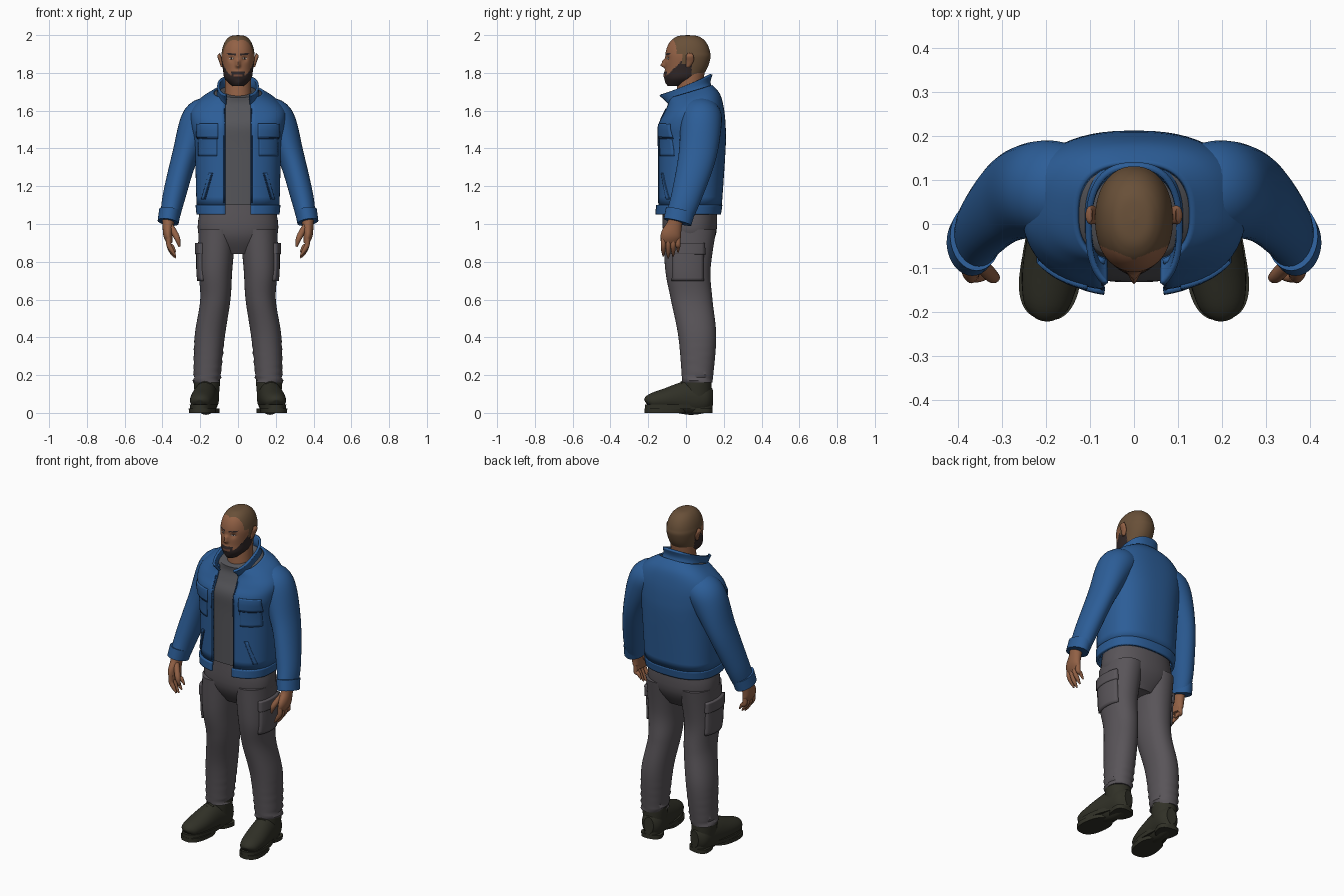
import bpy, bmesh, math
from mathutils import Vector, Matrix
from mathutils.bvhtree import BVHTree

cube = bpy.data.objects.get("Cube")
if cube:
    bpy.data.objects.remove(cube)


def material(name, *rgb):
    m = bpy.data.materials.new(name)
    m.use_nodes = True
    m.diffuse_color = (*rgb, 1)
    m.node_tree.nodes["Principled BSDF"].inputs["Base Color"].default_value = (*rgb, 1)
    return m


BLUE = material("jacket blue", .025, .11, .31)
NAVY = material("seam navy", .01, .04, .12)
GREY = material("trouser grey", .1, .09, .1)
SHIRT = material("shirt grey", .09, .09, .1)
SKIN = material("skin brown", .29, .12, .06)
HAIR = material("cropped hair brown", .14, .08, .04)
BEARD = material("beard dark brown", .03, .02, .02)
BOOT = material("boot olive black", .03, .03, .02)
WHITE = material("eye white", .5, .45, .4)
LIP = material("lip brown", .2, .08, .05)
ALONG_Y, ALONG_Z = Vector((0, 1, 0)), Vector((0, 0, 1))


def finish(name, bm, mats, mirror=False, thick=0, offset=-1, angle=45):
    mesh = bpy.data.meshes.new(name)
    bm.to_mesh(mesh)
    bm.free()
    for mat in mats:
        mesh.materials.append(mat)
    for poly in mesh.polygons:
        poly.use_smooth = True
    mesh.set_sharp_from_angle(angle=math.radians(angle))
    ob = bpy.data.objects.new(name, mesh)
    bpy.context.collection.objects.link(ob)
    if thick:
        solid = ob.modifiers.new("thickness", 'SOLIDIFY')
        solid.thickness, solid.offset = thick, offset
    if mirror:
        ob.modifiers.new("mirror", 'MIRROR')
    return ob


def smooth_path(rows, steps):
    """Catmull-Rom interpolation of section rows."""
    rows = [Vector(r) for r in rows]
    out = []
    for i, (here, there) in enumerate(zip(rows, rows[1:])):
        before = rows[max(i - 1, 0)]
        after = rows[min(i + 2, len(rows) - 1)]
        leave, arrive = (there - before) / 2, (after - here) / 2
        for j in range(steps):
            t = j / steps
            blend = t * t * (3 - 2 * t)
            out.append(here.lerp(there, blend) + leave * t * (1 - t) ** 2 - arrive * t * t * (1 - t))
    return out + [rows[-1]]


def power(value, exponent):
    return math.copysign(abs(value) ** exponent, value)


def loft(name, rows, mats, sides=32, steps=5, square=1, gap=0, ref=None, rule=None, shape=None, **kw):
    """Skin sections (x, y, z, width, depth, tilt); ref makes them follow the path."""
    secs = smooth_path([tuple(r) + (0,) * (6 - len(r)) for r in rows], steps)
    bm = bmesh.new()
    rings = []
    for i, (x, y, z, wide, deep, tilt) in enumerate(secs):
        centre, wide, deep = Vector((x, y, z)), max(wide, .001), max(deep, .001)
        start = math.asin((gap / wide) ** (1 / square)) if gap else 0
        across, back = Vector((1, 0, 0)), Vector((0, 1, tilt))
        if ref:
            ahead, behind = secs[min(i + 1, len(secs) - 1)], secs[max(i - 1, 0)]
            way = Vector((ahead - behind)[:3]).normalized()
            back = (ref - way * ref.dot(way)).normalized()
            across = back.cross(way)
        ring = []
        for j in range(sides):
            turn = start + 2 * (math.pi - start) * j / (sides - bool(gap))
            p = centre + across * wide * power(math.sin(turn), square) \
                - back * deep * power(math.cos(turn), square)
            ring.append(bm.verts.new(shape(p) if shape else p))
        rings.append(ring)
    for low, high in zip(rings, rings[1:]):
        for j in range(sides - bool(gap)):
            k = (j + 1) % sides
            bm.faces.new((low[j], low[k], high[k], high[j]))
    if not gap:
        bm.faces.new(rings[0])
        bm.faces.new(rings[-1])
        bmesh.ops.recalc_face_normals(bm, faces=bm.faces)
    if rule:
        for face in bm.faces:
            face.material_index = rule(face.calc_center_median())
    return finish(name, bm, mats, **kw)


def column(name, rows, mats, **kw):
    """Upright loft on the centre line, from sections (y, z, width, depth, tilt)."""
    return loft(name, [(0, *r) for r in rows], mats, **kw)


def tube(name, points, radius, mat, **kw):
    """Round tube with a closing tip."""
    last = len(points) - 1
    radii = [radius * (1 - .7 * (i / last) ** 4) for i in range(last + 1)]
    loft(name, [(*p, r, r) for p, r in zip(points, radii)], [mat], sides=16, ref=ALONG_Y, mirror=True, **kw)


def patch(name, target, centre, half, mat, thick, side=False, slant=0, oval=False):
    """Thin plate laid on a target's surface, from the front or from the side."""
    tree = BVHTree.FromObject(target, bpy.context.evaluated_depsgraph_get())
    bm = bmesh.new()
    bmesh.ops.create_grid(bm, x_segments=10, y_segments=10, size=1)
    missed = []
    for vert in bm.verts:
        a, b = vert.co.xy
        if oval:
            a, b = a * math.sqrt(1 - b * b / 2), b * math.sqrt(1 - a * a / 2)
        u, v = centre[0] + a * half[0] + slant * b, centre[1] + b * half[1]
        source, way = ((1, u, v), (-1, 0, 0)) if side else ((u, -1, v), (0, 1, 0))
        hit = tree.ray_cast(Vector(source), Vector(way))[0]
        if hit:
            vert.co = hit
        else:
            missed.append(vert)
    bmesh.ops.delete(bm, geom=missed, context='VERTS')
    finish(name, bm, [mat], mirror=True, thick=thick, offset=0)


# Jacket body, hem, collar, and the shirt inset from the same sections
torso = [(.02, 1.1, .22, .17, 0), (.03, 1.4, .23, .18, 0), (.03, 1.52, .25, .18, 0),
         (.04, 1.6, .25, .16, .1), (.04, 1.66, .2, .14, .2), (.02, 1.7, .13, .12, .3)]
cloth = dict(sides=64, square=.8, gap=.068)
jacket = column("jacket_body", torso, [BLUE], thick=.012, **cloth)
column("jacket_hem", [(.01, 1.05, .22, .175), (.015, 1.1, .225, .178)], [BLUE], thick=.016, **cloth)
column("collar", [(.02, 1.67, .12, .12, .4), (0, 1.7, .11, .13, .4), (-.01, 1.73, .11, .15, .4)],
       [BLUE], thick=.014, **cloth)
column("shirt", [(y, z, a - .02, b - .02, tilt) for y, z, a, b, tilt in torso], [SHIRT], sides=48, square=.8)

# Sleeves and cuffs
loft("sleeve", [(.13, .07, 1.58, .08, .1), (.2, .08, 1.55, .1, .11), (.28, .06, 1.36, .07, .1),
                (.34, 0, 1.14, .06, .08), (.36, -.04, 1.03, .05, .07)],
     [BLUE], ref=ALONG_Y, steps=8, mirror=True)
loft("cuff", [(.36, -.03, 1.07, .058, .078), (.37, -.045, 1.01, .056, .075)],
     [BLUE], ref=ALONG_Y, mirror=True)

# Jacket pockets and front edging
patch("chest_pocket", jacket, (.16, 1.43), (.05, .07), BLUE, .006)
patch("flap_seam", jacket, (.16, 1.49), (.055, .04), NAVY, .008)
patch("chest_flap", jacket, (.16, 1.495), (.055, .035), BLUE, .016)
patch("hand_pocket_seam", jacket, (.155, 1.2), (.003, .07), NAVY, .006, slant=-.02)
patch("hand_pocket_welt", jacket, (.165, 1.2), (.007, .07), BLUE, .012, slant=-.02)
patch("zip_edge", jacket, (.072, 1.36), (.003, .25), NAVY, .006)

# Neck
column("neck", [(.02, 1.6, .08, .08), (.02, 1.7, .07, .07), (.03, 1.82, .07, .07)], [SKIN])

# Head: jaw sections under a domed skull, with bumps for nose, eye sockets, lips and chin
BUMPS = [(0, 1.84, .011, -.026), (0, 1.86, .011, -.016), (.036, 1.876, .015, .01),
         (0, 1.79, .02, -.008), (0, 1.745, .02, -.009)]


def sculpt(p):
    if p.y < 0:
        p.y += sum(depth * math.exp(-((abs(p.x) - x) ** 2 + (p.z - z) ** 2) / size ** 2)
                   for x, z, size, depth in BUMPS)
    return p


def head_colour(c):
    x, y, z = abs(c.x), c.y, c.z
    crown = z > 1.9 and y > .4 * x - .08
    nape = z > 1.79 and y > .03
    sideburn = z > 1.85 and y > -.02
    mouth = x < .022 and abs(z - 1.786) < .006 and y < 0
    jaw = y < .03 and z < y + 1.887
    moustache = x < .034 and z < 1.806 and y < 0
    eyebrow = abs(x - .036) < .022 and abs(z - .1 * x - 1.896) < .004 and y < 0
    if mouth:
        return 3
    if crown or nape or sideburn:
        return 1
    return 2 if jaw or moustache or eyebrow else 0


jaw_rows = [(-.05, 1.73, .03, .04), (-.02, 1.77, .07, .09), (0, 1.82, .08, .11)]
skull = []
for i in range(7):
    lift = math.pi / 2 * i / 6
    spread = abs(math.cos(lift)) ** .7
    skull.append((.01, 1.88 + .12 * math.sin(lift), .088 * spread, .12 * spread))
head = column("head", jaw_rows + skull, [SKIN, HAIR, BEARD, LIP], sides=112, steps=9, square=.93,
              rule=head_colour, shape=sculpt, angle=70)
patch("eye_white", head, (.035, 1.877), (.012, .005), WHITE, .003, oval=True)
patch("iris", head, (.035, 1.877), (.005, .005), BEARD, .005, oval=True)
loft("ear", [(.08, .01, 1.83, .01, .01), (.09, .02, 1.86, .01, .02), (.1, .02, 1.89, .01, .02),
             (.095, .02, 1.905, 0, .01)], [SKIN], mirror=True)

# Hands: palm, four curled fingers and thumb
loft("palm", [(.37, -.05, 1.06, .035, .04), (.37, -.06, 1, .03, .04), (.37, -.08, .94, .025, .054),
              (.36, -.08, .9, .015, .045)], [SKIN], ref=ALONG_Y, mirror=True)
for finger, rise in dict(index=.01, middle=0, ring=.01, little=.03).items():
    y = -.12 + .026 * ["index", "middle", "ring", "little"].index(finger)
    tube(finger + "_finger", [(.366, y, .93), (.366, y, .89), (.35, y, .85 + rise), (.33, y, .82 + rise)],
         .0135, SKIN)
tube("thumb", [(.36, -.08, .99), (.34, -.1, .96), (.32, -.12, .92), (.31, -.12, .88)], .017, SKIN)


# Trousers, creased towards the ankle
def crease(p):
    p.x += .005 * math.sin(150 * p.z + 20 * p.y) * max(0, .4 - p.z) / .2
    return p


column("trouser_seat", [(.02, 1.12, .19, .14), (.02, .95, .21, .14), (.02, .84, .1, .08)],
       [GREY], sides=48, square=.88)
leg = loft("trouser_leg", [(.11, .02, .97, .1, .14), (.12, .01, .76, .09, .12), (.12, .03, .6, .08, .11),
                           (.15, .06, .4, .08, .1), (.165, .06, .16, .07, .08)],
           [GREY], sides=40, steps=12, square=.92, shape=crease, mirror=True)
patch("cargo_pocket", leg, (.01, .78), (.08, .08), GREY, .022, side=True)
patch("cargo_flap", leg, (.01, .87), (.085, .03), GREY, .034, side=True)

# Boots, built straight and then turned toe-outward about the ankle
TOE_OUT = Matrix.Translation((.165, .06, 0)) @ Matrix.Rotation(math.radians(8), 4, 'Z')


def toe_out(p):
    return TOE_OUT @ p


def waisted(p):
    p.x *= 1 - .22 * math.exp(-((p.y + .02) / .06) ** 2)
    return TOE_OUT @ p


loft("boot_upper", [(0, -.27, .05, .02, .02), (0, -.25, .06, .05, .04), (0, -.17, .07, .065, .06),
                    (0, -.05, .08, .063, .09), (0, .04, .08, .06, .08), (0, .08, .08, .03, .05)],
     [BOOT], ref=ALONG_Z, shape=toe_out, mirror=True)
loft("boot_shaft", [(0, 0, .06, .06, .075), (0, 0, .17, .07, .075), (0, 0, .18, .06, .07)],
     [BOOT], shape=toe_out, mirror=True)
for part, y, z, length in (("welt", -.1, .02, .18), ("forefoot", -.17, 0, .11), ("heel", .02, 0, .06)):
    loft("boot_sole_" + part, [(0, y, z, .068, length), (0, y, z + .024, .07, length)], [BOOT],
         sides=48, steps=1, square=.8, shape=waisted, mirror=True)
for i in range(4):
    y, z = .022 * i - .15, .011 * i + .13
    tube("boot_lace", [(-.03, y, z - .01), (0, y, z), (.03, y, z - .01)], .005, BOOT, shape=toe_out)
